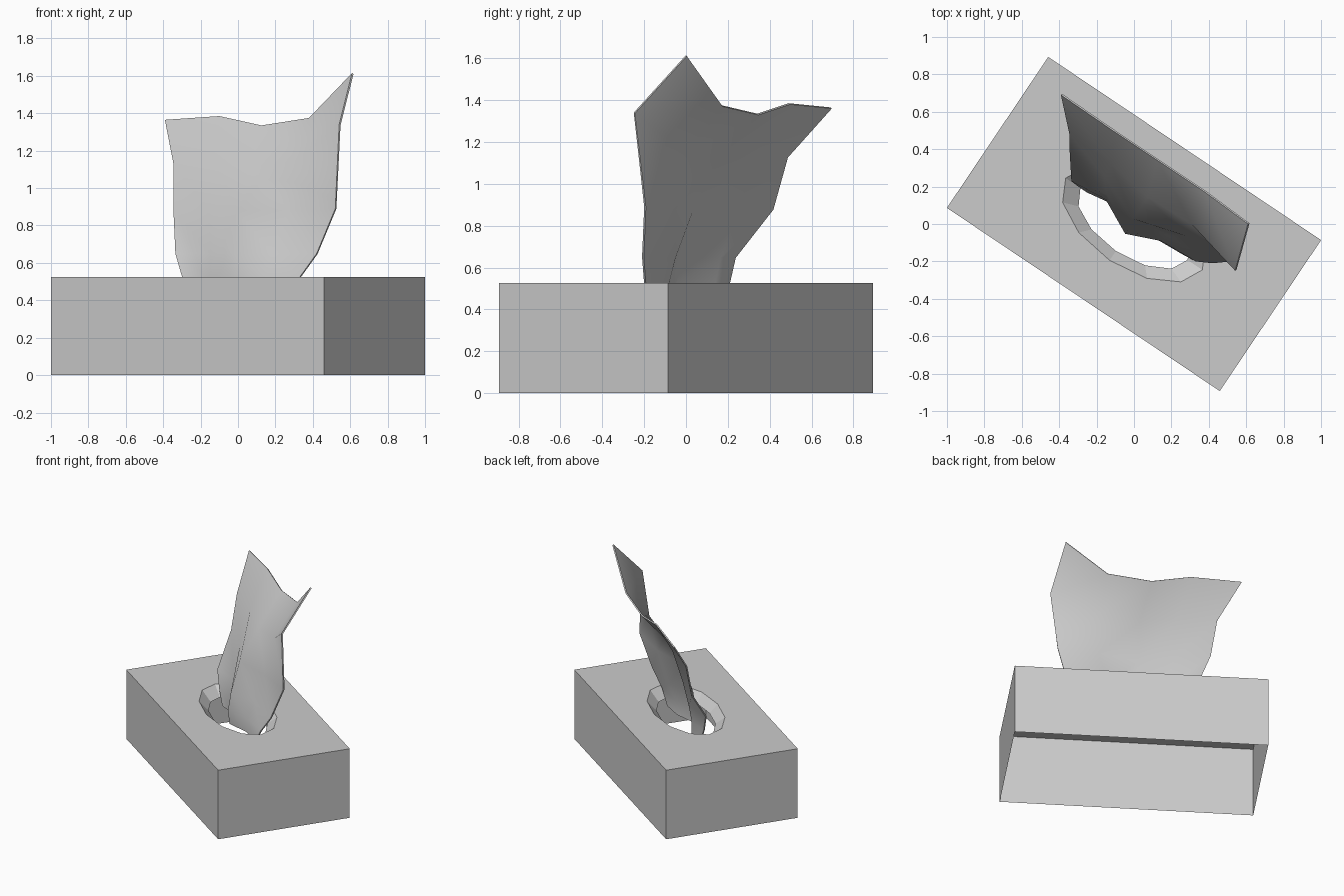
import bpy, bmesh, math
from mathutils import Matrix

cube = bpy.data.objects.get("Cube")
if cube:
    bpy.data.objects.remove(cube, do_unlink=True)

TURN = Matrix.Rotation(math.atan2(-0.98, 1.46), 4, 'Z')
LENGTH, WIDTH, HEIGHT = 1.757, 0.972, 0.525

grey = bpy.data.materials.new("light_grey")
grey.use_nodes = True
colour = (0.6, 0.6, 0.6, 1)
grey.diffuse_color = colour
grey.node_tree.nodes["Principled BSDF"].inputs["Base Color"].default_value = colour


def finish(bm, name):
    mesh = bpy.data.meshes.new(name)
    bm.to_mesh(mesh)
    bm.free()
    mesh.transform(TURN)
    mesh.materials.append(grey)
    obj = bpy.data.objects.new(name, mesh)
    bpy.context.collection.objects.link(obj)
    return obj


def ring(bm, a, b, z, sides=12):
    return [bm.verts.new((a * math.cos(t), b * math.sin(t), z))
            for t in (2 * math.pi * i / sides for i in range(sides))]


def loop_edges(bm, verts):
    return [bm.edges.new((v, verts[(i + 1) % len(verts)])) for i, v in enumerate(verts)]


def join_rings(bm, lower, upper):
    n = len(lower)
    for i in range(n):
        j = (i + 1) % n
        bm.faces.new((lower[i], lower[j], upper[j], upper[i]))


# Open-bottomed carton: walls, top with an oval hole, lip sloping into the hole
bm = bmesh.new()
corners = [(-1, -1), (1, -1), (1, 1), (-1, 1)]
base, top = [[bm.verts.new((sx * LENGTH / 2, sy * WIDTH / 2, z)) for sx, sy in corners]
             for z in (0, HEIGHT)]
hole = ring(bm, 0.44, 0.234, HEIGHT)
lip = ring(bm, 0.345, 0.174, 0.465)
rim = loop_edges(bm, top) + loop_edges(bm, hole)
bmesh.ops.triangle_fill(bm, edges=rim, use_beauty=True, normal=(0, 0, 1))
join_rings(bm, base, top)
join_rings(bm, lip, hole)
bmesh.ops.recalc_face_normals(bm, faces=bm.faces)
for f in bm.faces:
    if f.normal.z < -0.1:
        f.normal_flip()
finish(bm, "carton")

# Tissue sheet: each row gives (along, back, height) across five columns
along = [(-.709, -.356, -.086, .22, .506), (-.554, -.28, -.02, .26, .588),
         (-.515, -.27, -.02, .26, .543), (-.406, -.21, -.01, .18, .466),
         (-.36, -.2, -.01, .17, .386), (-.3, -.18, -.01, .15, .31)]
back = [(.355, .351, .352, .353, .34), (.206, .2, .16, .17, .094),
        (.148, .12, .02, .1, .124), (.004, .05, -.05, .05, .06),
        (0, .025, -.07, .005, .018), (0, .02, -.06, 0, .01)]
height = [(1.365, 1.385, 1.335, 1.375, 1.615), (1.13, 1.13, 1.11, 1.15, 1.34),
          (.88,) * 4 + (.89,), (.65,) * 5, (.525,) * 5, (.42,) * 5]
bm = bmesh.new()
grid = [[bm.verts.new(p) for p in zip(*row)] for row in zip(along, back, height)]
for r in range(len(grid) - 1):
    for c in range(4):
        bm.faces.new((grid[r][c], grid[r + 1][c], grid[r + 1][c + 1], grid[r][c + 1]))
tissue = finish(bm, "tissue")
solid = tissue.modifiers.new("thickness", 'SOLIDIFY')
solid.thickness = 0.01
solid.offset = -1
for p in tissue.data.polygons:
    p.use_smooth = True
bpy.ops.object.select_all(action='DESELECT')
tissue.select_set(True)
bpy.context.view_layer.objects.active = tissue
bpy.ops.object.modifier_apply(modifier="thickness")
bpy.ops.object.shade_smooth_by_angle(angle=math.radians(60))
